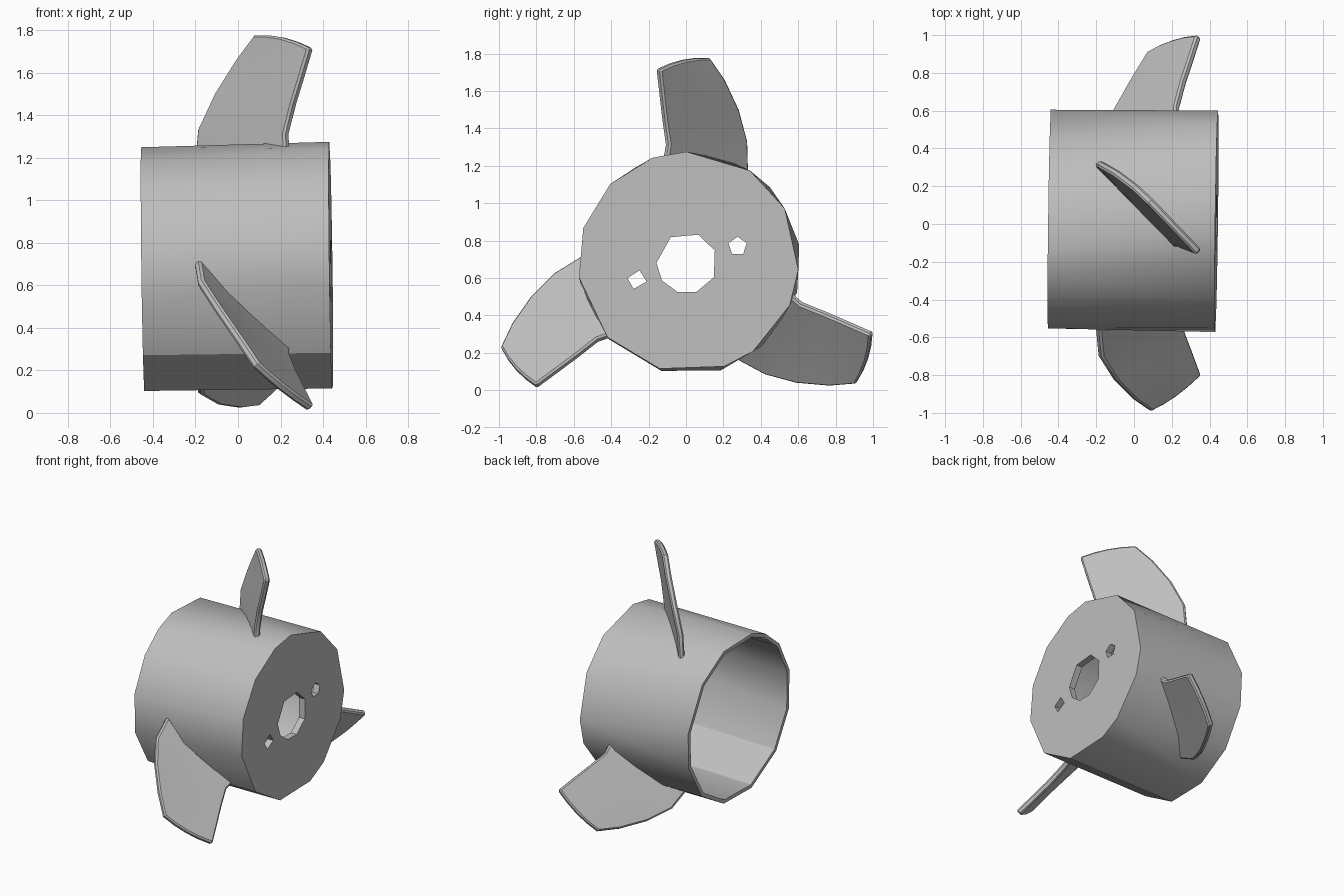
import bpy, bmesh
from math import sin, cos, radians, sqrt
from mathutils import Matrix, Vector

cube = bpy.data.objects.get("Cube")
if cube:
    bpy.data.objects.remove(cube)

grey = bpy.data.materials.new("plain grey")
grey.use_nodes = True
colour = (0.52, 0.52, 0.52, 1)
grey.diffuse_color = colour
grey.node_tree.nodes["Principled BSDF"].inputs["Base Color"].default_value = colour

AXIS = Vector((0, 0.015, 0.68))


def make_object(name, bm):
    bmesh.ops.recalc_face_normals(bm, faces=bm.faces)
    mesh = bpy.data.meshes.new(name)
    bm.to_mesh(mesh)
    bm.free()
    mesh.materials.append(grey)
    obj = bpy.data.objects.new(name, mesh)
    bpy.context.collection.objects.link(obj)
    return obj


def finish(obj, angle):
    """Apply the modifiers and shade smooth, keeping edges sharp."""
    bpy.ops.object.select_all(action='DESELECT')
    obj.select_set(True)
    bpy.context.view_layer.objects.active = obj
    bpy.ops.object.convert(target='MESH')
    bpy.ops.object.shade_smooth_by_angle(angle=radians(angle))


def ring(bm, x, y, z, radius, angles):
    """Loop of vertices around the slightly tilted axis."""
    verts = []
    for a in angles:
        dy, dz = radius * cos(radians(a)), radius * sin(radians(a))
        verts.append(bm.verts.new((x + 0.013 * (dy - dz), y + dy, z + dz)))
    return verts


def bridge(bm, a, b):
    for i in range(len(a)):
        j = (i + 1) % len(a)
        bm.faces.new((a[i], a[j], b[j], b[i]))


# Hub: a hollow cup, open at one end, with unevenly spaced sides
cap_angles = [-4, 29, 56, 91, 109, 135, 162, 188, 223, 255, 289, 306, 337]
rim_angles = [10, 44, 72, 104, 120, 140, 166, 194, 223, 255, 286, 315, 345]
bm = bmesh.new()
rim_out = ring(bm, -0.447, 0.022, 0.675, 0.592, rim_angles)
cap_out = ring(bm, 0.437, 0.012, 0.685, 0.59, cap_angles)
cap_in = ring(bm, 0.39, 0.012, 0.685, 0.563, cap_angles)
rim_in = ring(bm, -0.447, 0.022, 0.675, 0.565, rim_angles)
bridge(bm, rim_out, cap_out)
bridge(bm, cap_in, rim_in)
bridge(bm, rim_in, rim_out)
bm.faces.new(cap_out)
bm.faces.new(cap_in)
hub = make_object("hub", bm)

# Shaft hole and two bolt holes through the cap
holes = [
    ("shaft_hole", 0.005, 0.68, 0.163, [24, 68, 122, 180, 215, 252, 288, 332]),
    ("bolt_hole_left", 0.276, 0.77, 0.051, [18 + 72 * i for i in range(5)]),
    ("bolt_hole_right", -0.262, 0.59, 0.052, [75, 170, 250, 350]),
]
cutters = []
for name, y, z, radius, angles in holes:
    bm = bmesh.new()
    a = ring(bm, 0.3, y, z, radius, angles)
    b = ring(bm, 0.6, y, z, radius, angles)
    bridge(bm, a, b)
    bm.faces.new(a)
    bm.faces.new(b)
    cutter = make_object(name, bm)
    cutter.hide_render = True
    cutters.append(cutter)
    mod = hub.modifiers.new(name, 'BOOLEAN')
    mod.operation = 'DIFFERENCE'
    mod.solver = 'EXACT'
    mod.object = cutter
finish(hub, 31)
for cutter in cutters:
    bpy.data.objects.remove(cutter)


# Blade: rows from root to tip, each running from trailing to leading edge
def root(x, y):
    return Vector((x, y, AXIS.z + sqrt(0.565 ** 2 - (y - AXIS.y) ** 2)))


rows = [
    (root(0.235, -0.115), root(-0.195, 0.325)),
    (Vector((0.23, -0.10, 1.31)), Vector((-0.18, 0.32, 1.33))),
    (Vector((0.265, -0.12, 1.45)), Vector((-0.10, 0.275, 1.50))),
    (Vector((0.305, -0.135, 1.58)), Vector((0.0, 0.20, 1.66))),
    (Vector((0.345, -0.15, 1.715)), Vector((0.085, 0.12, 1.775))),
]
COLUMNS = 4


def blade(name, turn):
    bm = bmesh.new()
    grid = []
    for i, (trail, lead) in enumerate(rows):
        line = []
        for c in range(COLUMNS + 1):
            t = c / COLUMNS
            p = trail.lerp(lead, t)
            if i == 0:
                p = root(p.x, p.y)
            else:
                p.z += 0.08 * t * (1 - t)
            line.append(bm.verts.new(p))
        grid.append(line)
    for low, high in zip(grid, grid[1:]):
        for c in range(COLUMNS):
            bm.faces.new((low[c], low[c + 1], high[c + 1], high[c]))
    spin = Matrix.Rotation(radians(turn), 3, 'X')
    bmesh.ops.rotate(bm, cent=AXIS, matrix=spin, verts=bm.verts)
    obj = make_object(name, bm)
    thick = obj.modifiers.new("thickness", 'SOLIDIFY')
    thick.thickness = 0.04
    thick.offset = 0
    edge = obj.modifiers.new("soft edge", 'BEVEL')
    edge.width = 0.01
    edge.segments = 1
    edge.limit_method = 'ANGLE'
    edge.angle_limit = radians(50)
    finish(obj, 30)


for name, turn in (("top_blade", 0), ("front_blade", 120), ("back_blade", 240)):
    blade(name, turn)
